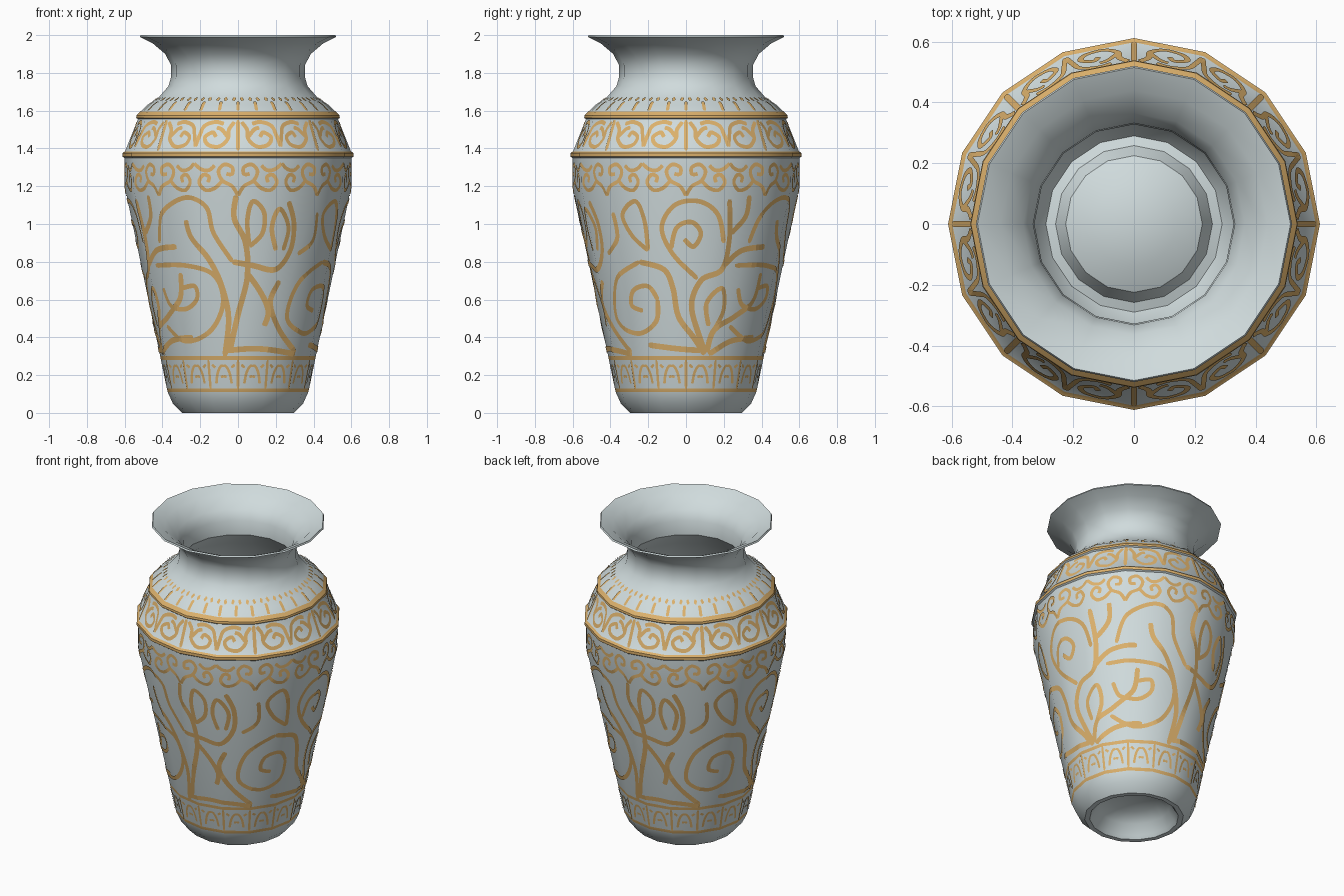
import bpy, bmesh, math
from math import sin, cos, asin, pi, radians

SIDES = 16
STEP = 2 * pi / SIDES


def material(name, rgb):
    m = bpy.data.materials.new(name)
    m.diffuse_color = (*rgb, 1)
    return m


GLAZE = material("pale grey glaze", (0.63, 0.71, 0.72))
GOLD = material("gold paint", (0.72, 0.44, 0.15))

# Outer wall from foot to rim, then the inner wall back down to the domed floor
OUTER = [(0.295, 0), (0.345, 0.05), (0.372, 0.11), (0.377, 0.13), (0.408, 0.28),
         (0.412, 0.30), (0.60, 1.2), (0.602, 1.35), (0.612, 1.357), (0.612, 1.375),
         (0.598, 1.385), (0.530, 1.555), (0.539, 1.562), (0.537, 1.575), (0.517, 1.595),
         (0.48, 1.63), (0.42, 1.67), (0.368, 1.73), (0.354, 1.78), (0.354, 1.84),
         (0.385, 1.90), (0.45, 1.955), (0.52, 1.99)]
INNER = [(0.515, 2.0), (0.44, 1.965), (0.365, 1.90), (0.332, 1.84), (0.328, 1.75),
         (0.40, 1.66), (0.50, 1.57), (0.58, 1.36), (0.57, 1.2), (0.35, 0.13),
         (0.32, 0.06), (0.29, 0.02), (0.258, 0.03)]
DOME = [(0.225, 0.09), (0.14, 0.13), (0.0, 0.15)]
UNDER = [(0.0, 0.14), (0.14, 0.12), (0.215, 0.08), (0.25, 0.02), (0.265, 0)]
GOLD_BANDS = [(0.11, 0.13), (0.28, 0.30), (1.355, 1.385), (1.562, 1.595)]


def lathe(name, profile):
    bm = bmesh.new()
    rings = []
    for r, z in profile:
        n = SIDES if r > 0 else 1
        rings.append([bm.verts.new((r * sin(i * STEP), -r * cos(i * STEP), z)) for i in range(n)])
    for k, (a, b) in enumerate(zip(rings, rings[1:])):
        zmid = (profile[k][1] + profile[k + 1][1]) / 2
        outside = (profile[k] in OUTER) and (profile[k + 1] in OUTER)
        for i in range(SIDES):
            j = (i + 1) % SIDES
            quad = [a[i % len(a)], a[j % len(a)], b[j % len(b)], b[i % len(b)]]
            f = bm.faces.new(list(dict.fromkeys(quad)))
            f.material_index = int(outside and any(lo < zmid < hi for lo, hi in GOLD_BANDS))
    return finish(name, bm, [GLAZE, GOLD], True)


def finish(name, bm, mats, smooth):
    me = bpy.data.meshes.new(name)
    bm.to_mesh(me)
    bm.free()
    for m in mats:
        me.materials.append(m)
    ob = bpy.data.objects.new(name, me)
    bpy.context.collection.objects.link(ob)
    if smooth:
        bpy.context.view_layer.objects.active = ob
        ob.select_set(True)
        bpy.ops.object.shade_smooth_by_angle(angle=radians(35))
        ob.select_set(False)
    return ob


lathe("vase_body", UNDER + OUTER + INNER + DOME)


def radius(z):
    for (r0, z0), (r1, z1) in zip(OUTER, OUTER[1:]):
        if z <= z1:
            return r0 + (r1 - r0) * (z - z0) / (z1 - z0)
    return OUTER[-1][0]


def on_wall(a, z):
    """Point just proud of the faceted wall at angle a (0 = front)."""
    r = radius(z) * cos(STEP / 2) / cos(a % STEP - STEP / 2) + 0.004
    return (r * sin(a), -r * cos(a), z + (0.003 if z > 1.595 else 0))


def spline(pts, n=8):
    p = [pts[0]] + list(pts) + [pts[-1]]
    out = []
    for i in range(1, len(p) - 2):
        for k in range(n):
            t = k / n
            out.append(tuple(0.5 * (2 * b + (c - a) * t + (2 * a - 5 * b + 4 * c - d) * t * t
                                    + (3 * b - a - 3 * c + d) * t ** 3)
                             for a, b, c, d in zip(p[i - 1], p[i], p[i + 1], p[i + 2])))
    return out + [tuple(pts[-1])]


def ribbon(bm, pts, width):
    """Painted stroke through (angle, height) points."""
    line = spline(pts)
    last, prev = len(line) - 1, None
    for i, (a, z) in enumerate(line):
        (a0, z0), (a1, z1) = line[max(i - 1, 0)], line[min(i + 1, last)]
        R = radius(z)
        du, dz = (a1 - a0) * R, z1 - z0
        d = math.hypot(du, dz) or 1
        w = width / 2 * (0.6 if i in (0, last) else 1)
        pair = [bm.verts.new(on_wall(a - s * dz / d * w / R, z + s * du / d * w)) for s in (1, -1)]
        if prev:
            bm.faces.new((prev[0], prev[1], pair[1], pair[0]))
        prev = pair


def frieze(name, period, strokes, width):
    """Strokes (degrees, height) mirrored inside each panel and repeated around."""
    bm = bmesh.new()
    for k in range(round(360 / period)):
        for s in strokes:
            ribbon(bm, [(radians(k * period + a), z) for a, z in s], width)
            if any(a != 0 for a, z in s):
                ribbon(bm, [(radians((k + 1) * period - a), z) for a, z in s], width)
    finish(name, bm, [GOLD], False)


# Neck teeth, shoulder scroll panels, upper scrolls, foot petals
frieze("neck_teeth", 360 / 32, [[(0, 1.598), (0, 1.645)],
                                [(1.8, 1.655), (3.6, 1.662)]], 0.018)
frieze("shoulder_scrolls", 45, [
    [(0, 1.39), (0, 1.55)],
    [(2, 1.54), (5, 1.50), (5.5, 1.45), (10, 1.41), (16, 1.42), (18, 1.46), (14, 1.485), (12, 1.46)],
    [(8, 1.53), (13, 1.54), (19, 1.52), (21, 1.47), (22.5, 1.41)],
    [(5.5, 1.46), (9, 1.50), (12, 1.51)]], 0.021)
frieze("upper_scrolls", 45, [
    [(0, 1.15), (3, 1.20), (8, 1.23), (10, 1.28), (7, 1.315), (3, 1.30), (3, 1.265), (6, 1.265)],
    [(8, 1.23), (12, 1.19), (17, 1.18), (20, 1.22), (18, 1.26), (15, 1.25), (15.5, 1.22)],
    [(12, 1.31), (15, 1.285), (19, 1.29), (22.5, 1.32)]], 0.020)
frieze("foot_petals", 22.5, [
    [(0, 0.13), (0, 0.28)],
    [(5, 0.155), (6.5, 0.21), (9, 0.245), (11.25, 0.25)],
    [(2.5, 0.255), (5, 0.24)], [(9, 0.19), (11.25, 0.195)]], 0.014)

# Main vines, laid out in side view (across, height) and wrapped on the wall
FRONT_STEMS = [
    [(-0.07, 0.30), (-0.05, 0.50), (-0.09, 0.68), (-0.16, 0.82), (-0.25, 0.93), (-0.28, 1.02)],
    [(-0.04, 0.34), (0.0, 0.52), (0.05, 0.72), (0.04, 0.90), (-0.02, 1.03), (-0.01, 1.15)],
    [(-0.03, 0.80), (0.08, 0.78), (0.20, 0.76), (0.28, 0.86), (0.30, 1.0), (0.27, 1.12)],
    [(-0.06, 0.33), (0.08, 0.34), (0.20, 0.33), (0.30, 0.31)],
    [(0.04, 0.75), (0.12, 0.64), (0.16, 0.54), (0.14, 0.46)],
    [(0.30, 0.32), (0.22, 0.44), (0.17, 0.58), (0.22, 0.70)]]
FRONT_CURLS = [
    [(-0.42, 0.90), (-0.40, 1.06), (-0.28, 1.14), (-0.17, 1.09), (-0.13, 0.95), (-0.03, 0.80)],
    [(-0.44, 0.78), (-0.28, 0.78), (-0.13, 0.73), (-0.08, 0.58), (-0.15, 0.43), (-0.28, 0.38), (-0.38, 0.46)],
    [(-0.40, 0.66), (-0.36, 0.57), (-0.28, 0.55), (-0.22, 0.60), (-0.23, 0.67), (-0.30, 0.66)],
    [(0.06, 0.88), (0.13, 0.95), (0.14, 1.06), (0.08, 1.12), (0.05, 1.02), (0.06, 0.88)],
    [(0.20, 0.86), (0.18, 0.98), (0.22, 1.08), (0.27, 0.98), (0.24, 0.86)],
    [(0.32, 0.84), (0.40, 0.92), (0.42, 1.06)]]
SIDE_STEMS = [
    [(0.10, 0.31), (0.04, 0.40), (-0.04, 0.51), (-0.07, 0.66), (-0.12, 0.76), (-0.25, 0.80)],
    [(0.11, 0.32), (0.15, 0.44), (0.26, 0.51), (0.36, 0.60), (0.40, 0.74)],
    [(0.12, 0.31), (0.24, 0.38), (0.36, 0.40)],
    [(0.10, 0.32), (0.03, 0.55), (0.08, 0.70), (0.19, 0.76), (0.23, 0.92), (0.23, 1.13)],
    [(0.20, 0.78), (0.30, 0.86), (0.42, 0.88)],
    [(0.24, 0.95), (0.32, 1.04), (0.34, 1.15)],
    [(0.08, 0.33), (-0.05, 0.34), (-0.2, 0.36)]]
SIDE_CURLS = [
    [(0.06, 0.71), (-0.07, 0.84), (-0.13, 0.98), (-0.06, 1.10), (0.07, 1.12), (0.17, 1.05), (0.20, 0.90)],
    [(-0.08, 0.87), (-0.05, 0.98), (0.03, 1.01), (0.08, 0.95), (0.04, 0.88), (-0.01, 0.92)],
    [(-0.25, 0.80), (-0.37, 0.70), (-0.37, 0.50), (-0.26, 0.42), (-0.16, 0.48), (-0.15, 0.60)],
    [(-0.15, 0.60), (-0.20, 0.67), (-0.28, 0.65), (-0.29, 0.57), (-0.23, 0.54)],
    [(0.12, 0.46), (0.11, 0.58), (0.19, 0.66), (0.20, 0.55), (0.15, 0.44)],
    [(-0.20, 0.86), (-0.29, 0.94), (-0.34, 1.05), (-0.27, 1.12), (-0.22, 1.02), (-0.20, 0.86)]]


def vines(name, strokes, facing, width):
    bm = bmesh.new()
    for turn in (facing, facing + 180):
        for s in strokes:
            ribbon(bm, [(radians(turn) + asin(x / radius(z)), z) for x, z in s], width)
    finish(name, bm, [GOLD], False)


vines("front_back_stems", FRONT_STEMS, 0, 0.030)
vines("front_back_curls", FRONT_CURLS, 0, 0.025)
vines("side_stems", SIDE_STEMS, 90, 0.030)
vines("side_curls", SIDE_CURLS, 90, 0.025)
